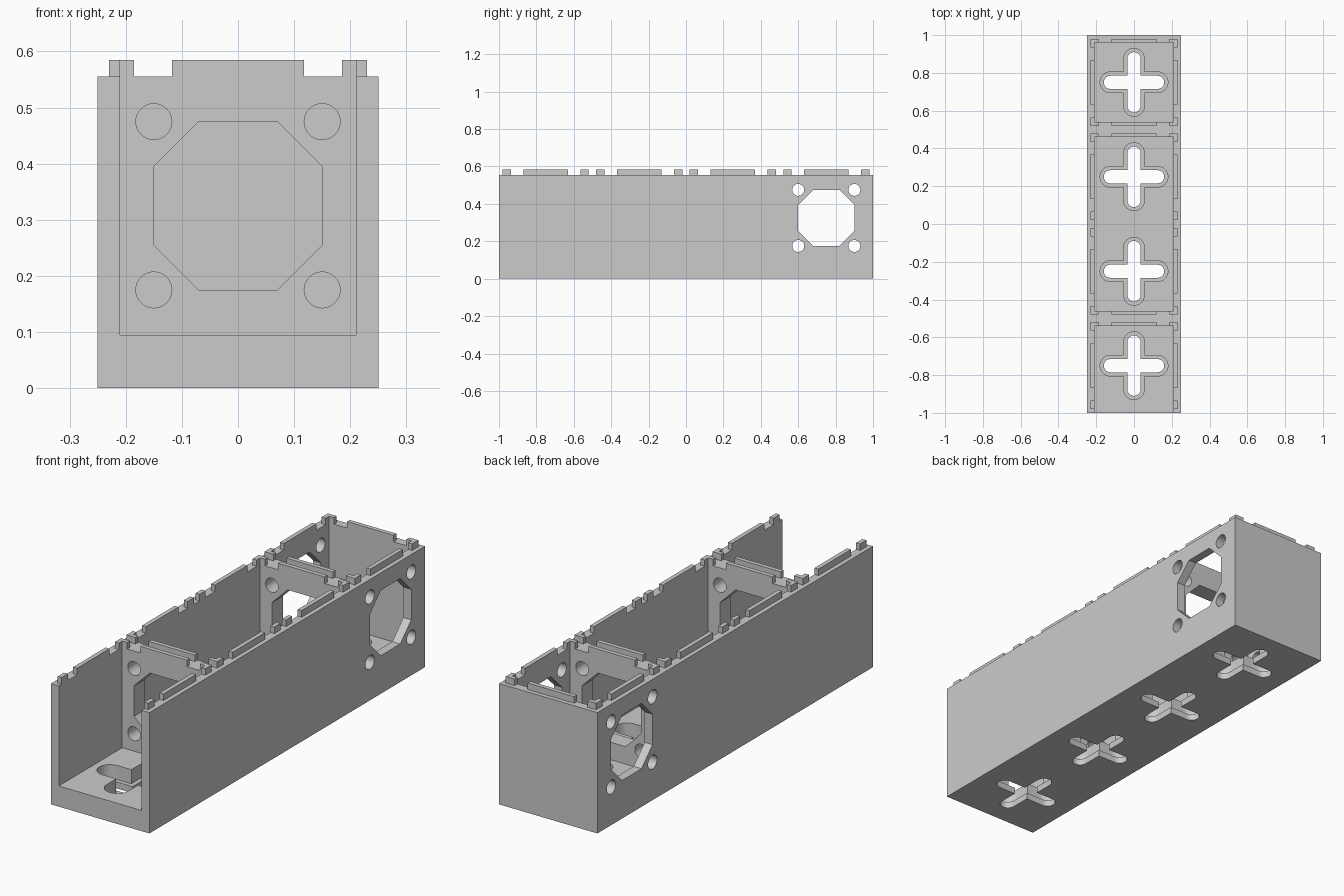
import bpy, bmesh, math
from mathutils import Matrix, Vector

if "Cube" in bpy.data.objects:
    bpy.data.objects.remove(bpy.data.objects["Cube"], do_unlink=True)

grey = bpy.data.materials.new("plain grey")
grey.use_nodes = True
GREY = (0.6, 0.6, 0.6, 1)
grey.diffuse_color = GREY
grey.node_tree.nodes["Principled BSDF"].inputs["Base Color"].default_value = GREY

CELLS = (-0.75, -0.25, 0.25, 0.75)
HALF, INNER = 0.25, 0.21        # outer and inner half width of a cell
FLOOR, RIM, TOP = 0.095, 0.555, 0.585
HOLE_Z = 0.325


def add_box(bm, x0, x1, y0, y1, z0, z1):
    size = Vector((x1 - x0, y1 - y0, z1 - z0))
    mid = Vector((x0 + x1, y0 + y1, z0 + z1)) / 2
    bmesh.ops.create_cube(bm, size=1, matrix=Matrix.Translation(mid) @ Matrix.Diagonal(size).to_4x4())


def add_prism(bm, outline, depth, matrix):
    """Extrude a 2D outline by depth along local z, then place it."""
    base = [bm.verts.new((u, v, 0)) for u, v in outline]
    face = bm.faces.new(base)
    ext = bmesh.ops.extrude_face_region(bm, geom=[face])["geom"]
    far = [g for g in ext if isinstance(g, bmesh.types.BMVert)]
    bmesh.ops.translate(bm, vec=(0, 0, depth), verts=far)
    bmesh.ops.transform(bm, matrix=matrix, verts=base + far)


def finish(bm, name):
    bmesh.ops.recalc_face_normals(bm, faces=bm.faces)
    mesh = bpy.data.meshes.new(name)
    bm.to_mesh(mesh)
    bm.free()
    obj = bpy.data.objects.new(name, mesh)
    bpy.context.collection.objects.link(obj)
    mesh.materials.append(grey)
    return obj


def select(obj):
    bpy.ops.object.select_all(action='DESELECT')
    obj.select_set(True)
    bpy.context.view_layer.objects.active = obj


def cut(obj, bm):
    """Subtract the solids in bm from obj and discard the cutter."""
    cutter = finish(bm, "cutter")
    cutter.hide_render = True
    mod = obj.modifiers.new("cut", 'BOOLEAN')
    mod.operation, mod.solver, mod.object = 'DIFFERENCE', 'EXACT', cutter
    select(obj)
    bpy.ops.object.modifier_apply(modifier=mod.name)
    bpy.data.objects.remove(cutter, do_unlink=True)


def arc(cx, cy, r, start, sweep, steps):
    return [(cx + r * math.cos(start + sweep * i / steps), cy + r * math.sin(start + sweep * i / steps))
            for i in range(steps + 1)]


def slot(half_length, r):
    end = half_length - r
    return arc(end, 0, r, -math.pi / 2, math.pi, 12) + arc(-end, 0, r, math.pi / 2, math.pi, 12)


# Trough with solid back wall, open front and two double partitions
bm = bmesh.new()
add_box(bm, -HALF, HALF, -1, 1, 0, RIM)
body = finish(bm, "trough_body")
bm = bmesh.new()
for y0, y1 in ((-1.1, -0.54), (-0.46, 0.46), (0.54, 0.96)):
    add_box(bm, -INNER, INNER, y0, y1, FLOOR, 0.7)
cut(body, bm)

# Octagonal openings with four round bolt holes
A, B = 0.15, 0.07
octagon = [(A, -B), (A, B), (B, A), (-B, A), (-A, B), (-A, -B), (-B, -A), (B, -A)]
along_y = Matrix.Translation((0, 0.7, HOLE_Z)) @ Matrix.Rotation(math.pi / 2, 4, 'X')
along_x = Matrix.Translation((-0.4, 0.75, HOLE_Z)) @ Matrix.Rotation(math.pi / 2, 4, 'Y')
for matrix, depth in ((along_y, 1.4), (along_x, 0.8)):
    bm = bmesh.new()
    add_prism(bm, octagon, depth, matrix)
    for su in (-A, A):
        for sv in (-A, A):
            add_prism(bm, arc(su, sv, 0.032, 0, math.tau, 32)[:-1], depth, matrix)
    cut(body, bm)

# Cross slots in the floor: wide recess above, narrow slot through
for half_length, r, z in ((0.18, 0.055, 0.03), (0.16, 0.035, -0.1)):
    for turn in (0, math.pi / 2):
        bm = bmesh.new()
        for c in CELLS:
            add_prism(bm, slot(half_length, r), 0.25,
                      Matrix.Translation((0, c, z)) @ Matrix.Rotation(turn, 4, 'Z'))
        cut(body, bm)
select(body)
bpy.ops.object.shade_smooth_by_angle(angle=math.radians(30))

# Raised locating tabs: long strips and L-shaped corners on the rim
LONG, NEAR, FAR = 0.118, 0.185, 0.23
Z0 = RIM - 0.004
bm = bmesh.new()
for c in CELLS:
    for s in (-1, 1):
        x0, x1 = sorted((s * INNER, s * FAR))
        for y0, y1 in ((-FAR, -NEAR), (-LONG, LONG), (NEAR, FAR)):
            add_box(bm, x0, x1, c + y0, c + y1, Z0, TOP)
    # cross-wall strips only where a wall supports them
    for s in (-1, 1):
        if abs(c + s * HALF) < 0.1 or c + s * HALF < -0.9:
            continue
        y0, y1 = sorted((c + s * INNER, c + s * FAR))
        for x0, x1 in ((-INNER, -NEAR), (-LONG, LONG), (NEAR, INNER)):
            add_box(bm, x0, x1, y0, y1, Z0, TOP)
finish(bm, "rim_tabs")
